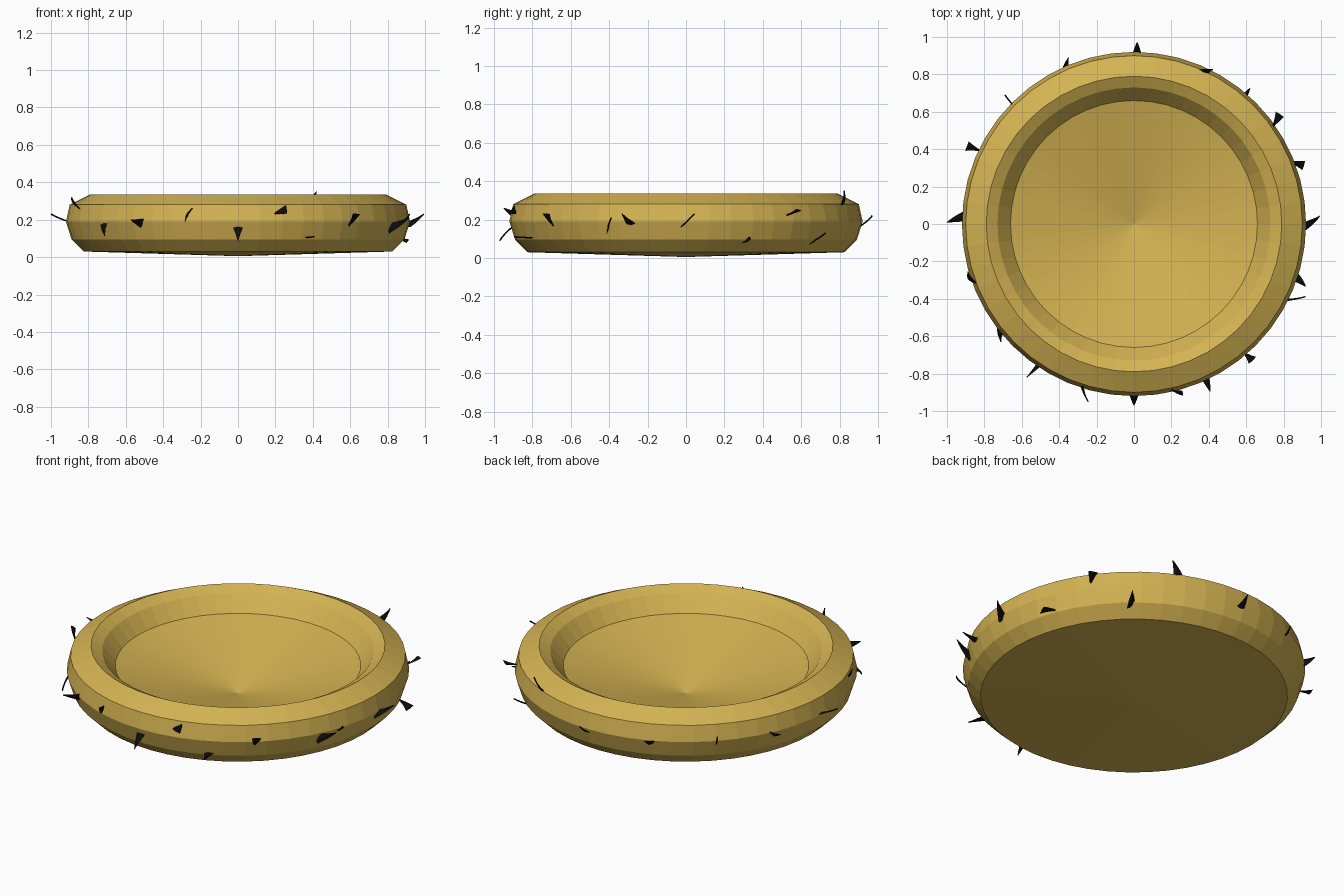
import bpy, bmesh, math
from mathutils import Vector, Matrix

if "Cube" in bpy.data.objects:
    bpy.data.objects.remove(bpy.data.objects["Cube"])

def material(name, rgb):
    m = bpy.data.materials.new(name)
    m.diffuse_color = (*rgb, 1)
    m.use_nodes = True
    m.node_tree.nodes["Principled BSDF"].inputs["Base Color"].default_value = m.diffuse_color
    return m

gold = material("dull_gold", (0.66, 0.45, 0.085))
black = material("black", (0.004, 0.004, 0.004))

def finish(bm, name, mat):
    bmesh.ops.recalc_face_normals(bm, faces=bm.faces[:])
    me = bpy.data.meshes.new(name)
    bm.to_mesh(me)
    bm.free()
    me.materials.append(mat)
    ob = bpy.data.objects.new(name, me)
    bpy.context.collection.objects.link(ob)
    return ob

# Shallow dish: lathed (radius, height) profile, bottom centre to inside centre
SIDES = 48
PROFILE = [(0, 0.005), (0.825, 0.03), (0.89, 0.095), (0.92, 0.19), (0.9, 0.28),
           (0.79, 0.335), (0.73, 0.303), (0.66, 0.217), (0, 0.05)]
bm = bmesh.new()
rings = []
for r, z in PROFILE:
    n = SIDES if r else 1
    rings.append([bm.verts.new((r * math.cos(2 * math.pi * i / SIDES),
                                r * math.sin(2 * math.pi * i / SIDES), z)) for i in range(n)])
for a, b in zip(rings, rings[1:]):
    for i in range(SIDES):
        j = (i + 1) % SIDES
        if len(a) == 1:
            bm.faces.new((a[0], b[j], b[i]))
        elif len(b) == 1:
            bm.faces.new((a[i], a[j], b[0]))
        else:
            bm.faces.new((a[i], a[j], b[j], b[i]))
finish(bm, "dish", gold)

def surface_radius(z):
    outer = PROFILE[1:6]
    for (r0, z0), (r1, z1) in zip(outer, outer[1:]):
        if z <= z1:
            return r0 + (r1 - r0) * (z - z0) / (z1 - z0)
    return 0.79

def polar(deg, r, z):
    a = math.radians(deg)
    return Vector((r * math.cos(a), r * math.sin(a), z))

# Thin curved thorn: wide at one end, pointed at the other
def thorn(name, a0, z0, a1, r1, z1, roll, flared):
    base = polar(a0, surface_radius(z0) - 0.012, z0)
    tip = polar(a1, r1, z1)
    mid = (base + tip) / 2 + polar(a0, 0.012, 0)
    d = (tip - base).normalized()
    tangent = polar(a0 + 90, 1, 0)
    side = (tangent - d * tangent.dot(d)).normalized()
    side = Matrix.Rotation(math.radians(roll), 3, d) @ side
    thick = d.cross(side) * 0.004
    bm = bmesh.new()
    prev = None
    for k in range(5):
        t = k / 4
        p = base * (1 - t) ** 2 + mid * 2 * t * (1 - t) + tip * t * t
        w = side * (0.002 + 0.025 * (t if flared else 1 - t))
        ring = [bm.verts.new(p + o) for o in (w, thick, -w, -thick)]
        if prev:
            for i in range(4):
                j = (i + 1) % 4
                bm.faces.new((prev[i], prev[j], ring[j], ring[i]))
        else:
            bm.faces.new(ring[::-1])
        prev = ring
    bm.faces.new(prev)
    finish(bm, name, black)

# base angle, base height, tip angle, tip radius, tip height, roll, flared
THORNS = [
    (89, .16, 89, .97, .22, 0, 0), (114, .17, 111.5, .955, .2, 30, 0),
    (135.5, .19, 135, .975, .22, 80, 0), (154.5, .19, 155, .985, .2, 0, 1),
    (177.5, .19, 179.5, 1.0, .23, 0, 0), (201, .25, 197, .93, .31, 0, 1),
    (218, .185, 221.5, .95, .115, 0, 0), (236, .18, 235, 1.0, .2, 60, 0),
    (252, .21, 255.5, .98, .26, 90, 0), (270, .165, 270, .97, .09, 0, 0),
    (282, .23, 286, .94, .255, 90, 1), (295, .105, 294.5, .985, .11, 0, 0),
    (310.5, .16, 311, .965, .23, 0, 1), (333, .15, 337, .995, .21, 90, 0),
    (342, .17, 340, .977, .23, 0, 0), (359, .17, 2.5, .995, .23, 45, 0),
    (22, .11, 19, .96, .085, 30, 1), (35, .22, 37, .975, .25, 0, 1),
    (49, .08, 49.5, .955, .13, 30, 0), (65.5, .27, 63, .925, .35, 0, 0),
]
for i, spec in enumerate(THORNS):
    thorn(f"thorn_{i + 1:02d}", *spec)
